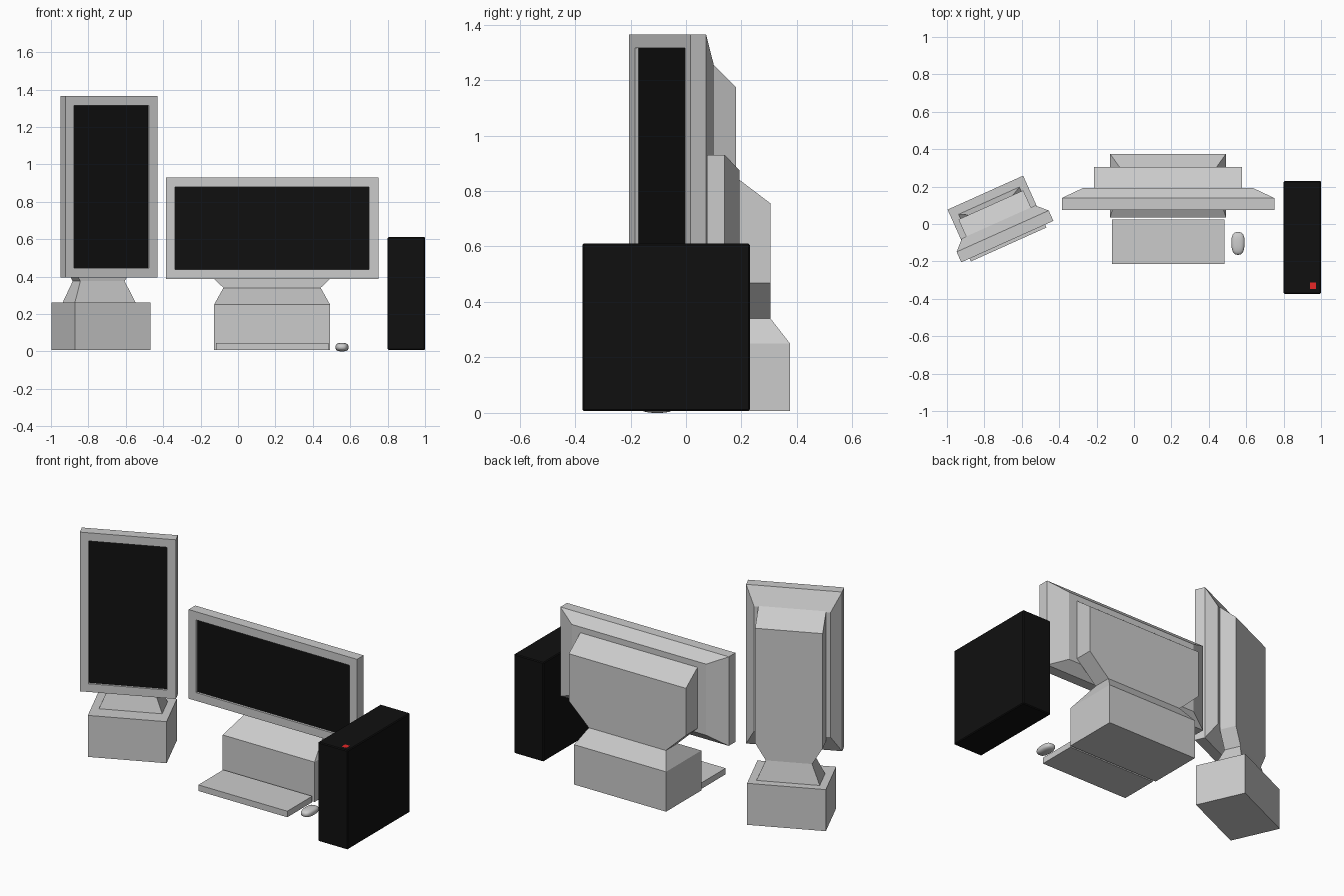
import bpy, bmesh, math
from mathutils import Matrix

if "Cube" in bpy.data.objects:
    bpy.data.objects.remove(bpy.data.objects["Cube"])


def material(name, color):
    m = bpy.data.materials.new(name)
    m.diffuse_color = color
    m.use_nodes = True
    m.node_tree.nodes["Principled BSDF"].inputs["Base Color"].default_value = m.diffuse_color
    return m


BLACK = material("black", (0.005, 0.005, 0.005, 1))
RED = material("red", (0.8, 0.02, 0.02, 1))
FLOOR = 0.007


def loft(name, rings, place=Matrix(), mat=None, cap_start=True, cap_end=True):
    """Skin a list of equal-length point rings."""
    bm = bmesh.new()
    loops = [[bm.verts.new(p) for p in r] for r in rings]
    for a, b in zip(loops, loops[1:]):
        for i in range(len(a)):
            j = (i + 1) % len(a)
            bm.faces.new((a[i], a[j], b[j], b[i]))
    if cap_start:
        bm.faces.new(loops[0][::-1])
    if cap_end:
        bm.faces.new(loops[-1])
    if len(rings) > 1 and cap_start and cap_end:
        bmesh.ops.recalc_face_normals(bm, faces=bm.faces)
    me = bpy.data.meshes.new(name)
    bm.to_mesh(me)
    bm.free()
    ob = bpy.data.objects.new(name, me)
    ob.matrix_world = place
    bpy.context.collection.objects.link(ob)
    if mat:
        me.materials.append(mat)
    return ob


def upright(y, w, z0, z1):
    return [(-w, y, z0), (w, y, z0), (w, y, z1), (-w, y, z1)]


def flat(z, w, y0, y1):
    return [(-w, y0, z), (w, y0, z), (w, y1, z), (-w, y1, z)]


def block(name, x0, x1, y0, y1, z0, z1, mat=None):
    c = Matrix.Translation(((x0 + x1) / 2, 0, 0))
    w = (x1 - x0) / 2
    return loft(name, [flat(z0, w, y0, y1), flat(z1, w, y0, y1)], c, mat)


def monitor(tag, place, w, z0, z1, front, back, rear, inset_x, inset_z,
            housing, stand):
    b, d = 0.05, 0.015   # bezel width and screen recess
    # bezel frame with tapered back
    loft(tag + "_frame", [
        upright(front + d, w - b, z0 + b, z1 - b),
        upright(front, w - b, z0 + b, z1 - b),
        upright(front, w, z0, z1),
        upright(back, w, z0, z1),
        upright(rear, w - inset_x, z0 + inset_z, z1 - inset_z)], place)
    # recessed screen
    loft(tag + "_screen", [upright(front + d - 0.001, w - b, z0 + b, z1 - b),
                           upright(front + d + 0.004, w - b, z0 + b, z1 - b)],
         place, BLACK)
    # rear housing: sloped top, narrowing to the neck
    hw, nw, zn, zk, top0, top1, end = housing
    loft(tag + "_rear_housing", [
        [(-hw, y, t), (-hw, y, zk), (-nw, y, zn),
         (nw, y, zn), (hw, y, zk), (hw, y, t)]
        for y, t in ((rear, top0), (end, top1))], place)
    # base and neck
    loft(tag + "_stand", [flat(*s) for s in stand], place)


# landscape monitor
monitor("wide_monitor", Matrix.Translation((0.182, 0.205, 0)),
        0.568, 0.387, 0.93, -0.13, -0.066, -0.012, 0.115, 0.055,
        (0.395, 0.26, 0.34, 0.468, 0.84, 0.755, 0.10),
        [(FLOOR, 0.31, -0.17, 0.17), (0.25, 0.31, -0.17, 0.17),
         (0.34, 0.26, -0.012, 0.10)])

# portrait monitor, turned inward
monitor("tall_monitor",
        Matrix.Translation((-0.7325, 0.029, 0)) @ Matrix.Rotation(math.radians(24.2), 4, 'Z'),
        0.27, 0.395, 1.365, -0.135, -0.074, -0.02, 0.055, 0.105,
        (0.19, 0.13, 0.375, 0.475, 1.265, 1.175, 0.08),
        [(FLOOR, 0.2215, -0.152, 0.152), (0.26, 0.2215, -0.152, 0.152),
         (0.26, 0.178, -0.055, 0.105), (0.375, 0.13, -0.02, 0.08)])

# keyboard
block("keyboard", -0.117, 0.483, -0.215, 0.025, FLOOR, 0.044)

# computer tower with softened edges and power button
tower = block("computer_tower", 0.8, 1.0, -0.373, 0.23, FLOOR, 0.611, BLACK)
bev = tower.modifiers.new("edge", 'BEVEL')
bev.width = 0.005
bev.segments = 1
block("power_button", 0.942, 0.974, -0.347, -0.313, 0.60, 0.6115, RED)

# mouse: rounded super-ellipsoid, slightly narrower at the user's end
bm = bmesh.new()
bmesh.ops.create_uvsphere(bm, u_segments=24, v_segments=14, radius=1)
for v in bm.verts:
    x, y, z = (math.copysign(abs(c) ** 0.75, c) for c in v.co)
    v.co = (0.556 + 0.037 * x * (0.95 + 0.05 * y),
            -0.104 + 0.061 * y, 0.0225 + 0.0225 * z)
me = bpy.data.meshes.new("mouse")
bm.to_mesh(me)
bm.free()
me.polygons.foreach_set("use_smooth", [True] * len(me.polygons))
bpy.context.collection.objects.link(bpy.data.objects.new("mouse", me))
